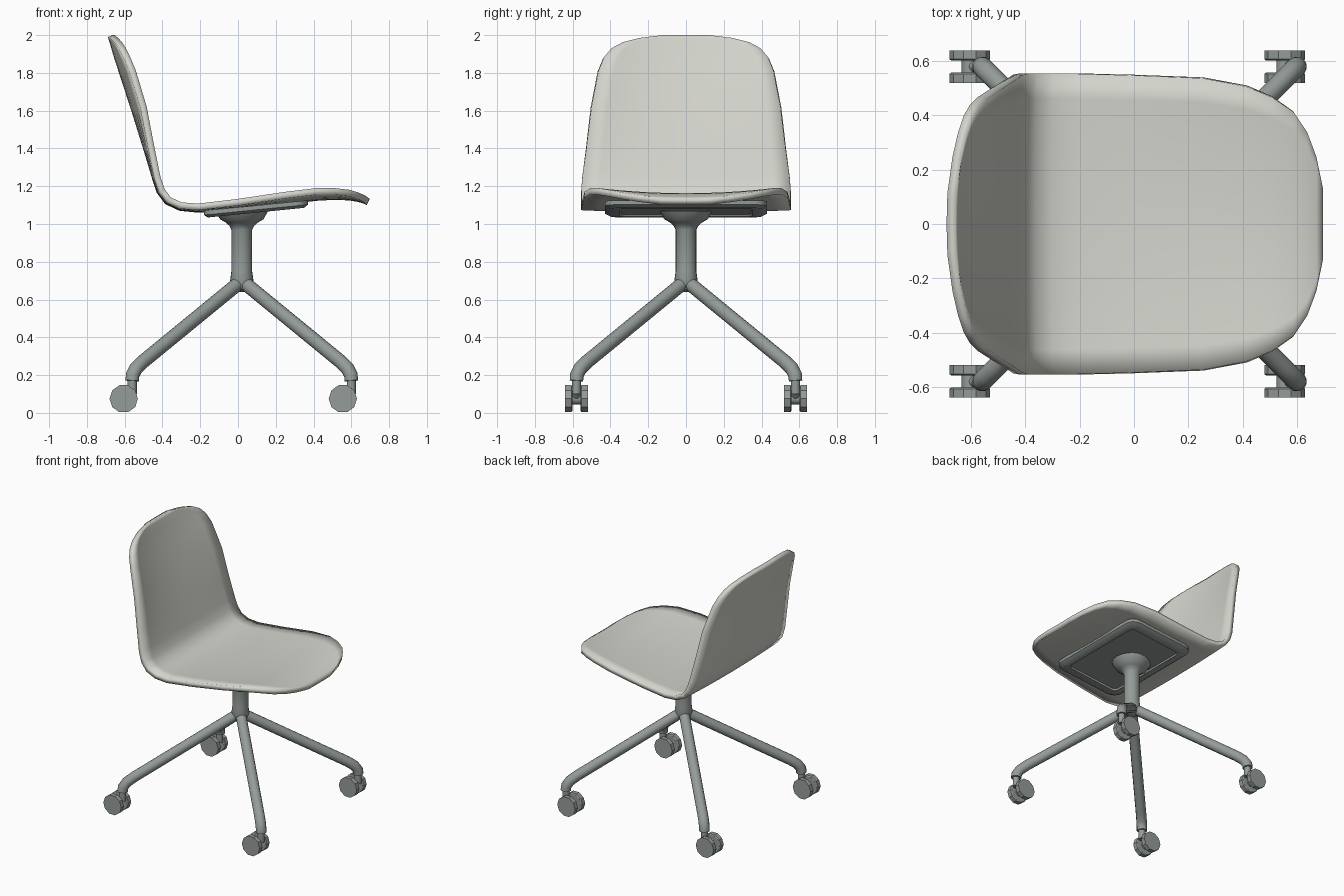
import bpy, bmesh, math

cube = bpy.data.objects.get("Cube")
if cube:
    bpy.data.objects.remove(cube, do_unlink=True)


def material(name, rgb, roughness):
    mat = bpy.data.materials.new(name)
    mat.use_nodes = True
    mat.diffuse_color = (*rgb, 1)
    bsdf = mat.node_tree.nodes["Principled BSDF"]
    bsdf.inputs["Base Color"].default_value = (*rgb, 1)
    bsdf.inputs["Roughness"].default_value = roughness
    return mat


shell_grey = material("warm light grey", (0.66, 0.66, 0.61), 0.6)
frame_grey = material("green grey metal", (0.30, 0.335, 0.315), 0.5)
parts = []


def finish(name, bm, mat, fix_normals=True):
    """Turn a bmesh into a scene object."""
    if fix_normals:
        bmesh.ops.recalc_face_normals(bm, faces=bm.faces[:])
    mesh = bpy.data.meshes.new(name)
    bm.to_mesh(mesh)
    bm.free()
    mesh.materials.append(mat)
    obj = bpy.data.objects.new(name, mesh)
    bpy.context.collection.objects.link(obj)
    parts.append(obj)
    return obj


def loft(bm, rings, closed=True):
    """Skin a list of equal point rings with quads."""
    rows = [[bm.verts.new(p) for p in ring] for ring in rings]
    for a, b in zip(rows, rows[1:]):
        count = len(a)
        for j in range(count if closed else count - 1):
            k = (j + 1) % count
            bm.faces.new((a[j], b[j], b[k], a[k]))
    if closed:
        bm.faces.new(rows[0])
        bm.faces.new(rows[-1])


def circle(x, y, z, r, sides):
    steps = [math.tau * i / sides for i in range(sides)]
    return [(x + r * math.cos(a), y + r * math.sin(a), z) for a in steps]


def tube(name, points, radius):
    """Round rod along a path, converted to a mesh."""
    curve = bpy.data.curves.new(name, "CURVE")
    curve.dimensions = "3D"
    curve.bevel_depth = radius
    curve.bevel_resolution = 4
    curve.use_fill_caps = True
    spline = curve.splines.new("POLY")
    spline.points.add(len(points) - 1)
    for target, p in zip(spline.points, points):
        target.co = (*p, 1)
    obj = bpy.data.objects.new(name, curve)
    bpy.context.collection.objects.link(obj)
    curve.materials.append(frame_grey)
    bpy.ops.object.select_all(action="DESELECT")
    obj.select_set(True)
    bpy.context.view_layer.objects.active = obj
    bpy.ops.object.convert(target="MESH")
    parts.append(bpy.context.object)


# Seat shell: centre line x, z, half width and edge curl, from top of back to lip
SHELL = [
    (-.69, 1.99, .12, .07), (-.683, 1.97, .25, .07), (-.675, 1.945, .34, .07),
    (-.665, 1.91, .4, .07), (-.65, 1.86, .44, .07), (-.627, 1.79, .468, .07),
    (-.565, 1.6, .505, .055), (-.5, 1.39, .53, .025), (-.455, 1.24, .55, .01),
    (-.43, 1.165, .555, .01), (-.385, 1.105, .555, .01), (-.31, 1.07, .555, .01),
    (-.21, 1.06, .555, .012), (0, 1.076, .55, .02), (.26, 1.105, .54, .03),
    (.42, 1.123, .51, .035), (.51, 1.128, .47, .035), (.585, 1.125, .415, .035),
    (.63, 1.118, .34, .035), (.66, 1.11, .25, .035), (.682, 1.1, .13, .035),
]
COLUMNS = 12
rings = []
for i, (x, z, half, curl) in enumerate(SHELL):
    before, after = SHELL[max(i - 1, 0)], SHELL[min(i + 1, len(SHELL) - 1)]
    dx, dz = after[0] - before[0], after[1] - before[1]
    length = math.hypot(dx, dz)
    ring = []
    for j in range(COLUMNS + 1):
        y = half * (2 * j / COLUMNS - 1)
        lift = curl * (y / .53) ** 2
        ring.append((x - dz / length * lift, y, z + dx / length * lift))
    rings.append(ring)
bm = bmesh.new()
loft(bm, rings, closed=False)
shell = finish("seat_shell", bm, shell_grey, fix_normals=False)
solid = shell.modifiers.new("thickness", "SOLIDIFY")
solid.thickness = 0.035
solid.offset = 1


# Tilted support plate with a rounded outline and a recessed underside
def plate_ring(half_x, half_y, height, corner):
    ring = []
    for q, (sx, sy) in enumerate([(1, 1), (-1, 1), (-1, -1), (1, -1)]):
        for s in range(5):
            a = math.pi / 2 * (q + s / 4)
            x = sx * (half_x - corner) + corner * math.cos(a)
            y = sy * (half_y - corner) + corner * math.sin(a)
            ring.append((.095 + x, y, 1.06 + .1 * x + height))
    return ring


bm = bmesh.new()
loft(bm, [plate_ring(.275, .43, .038, .07), plate_ring(.275, .43, .015, .07),
          plate_ring(.255, .4, 0, .06), plate_ring(.215, .35, 0, .03),
          plate_ring(.21, .345, .012, .03)])
finish("support_plate", bm, frame_grey)

# Central column with flared top and rounded hub
CX = .02
bm = bmesh.new()
loft(bm, [circle(CX, 0, z, r, 20) for r, z in [
    (.025, .64), (.05, .655), (.062, .7), (.055, .75), (.055, .97),
    (.065, .99), (.085, 1.008), (.115, 1.025), (.14, 1.07)]])
finish("column", bm, frame_grey)

# Four legs, each with a twin wheel castor trailing toward the back
LEG = [(0, .7), (.525, .27), (.56, .235), (.578, .2), (.58, .17)]
for sx, end in ((1, "front"), (-1, "rear")):
    for sy, side in ((1, "left"), (-1, "right")):
        tag = f"{end}_{side}"
        tube("leg_" + tag, [(CX + sx * d, sy * d, z) for d, z in LEG], .037)
        px, py = CX + sx * .58, sy * .58
        tube("castor_stem_" + tag, [(px, py, .2), (px, py, .1)], .024)
        wx = px - .045
        tube("castor_arm_" + tag, [(px, py, .125), (wx, py, .075)], .022)
        tube("castor_axle_" + tag, [(wx, py - .05, .075), (wx, py + .05, .075)], .03)
        for s, place in ((1, "a"), (-1, "b")):
            bm = bmesh.new()
            discs = []
            for r, offset in ((.068, .022), (.075, .027), (.075, .06)):
                flat = circle(wx, .075, 0, r, 10)
                discs.append([(x, py + s * offset, z) for x, z, _ in flat])
            loft(bm, discs)
            finish(f"castor_wheel_{tag}_{place}", bm, frame_grey)

# Smooth shading with crisp edges
bpy.ops.object.select_all(action="DESELECT")
for obj in parts:
    obj.select_set(True)
bpy.context.view_layer.objects.active = shell
bpy.ops.object.shade_smooth_by_angle(angle=math.radians(35))
